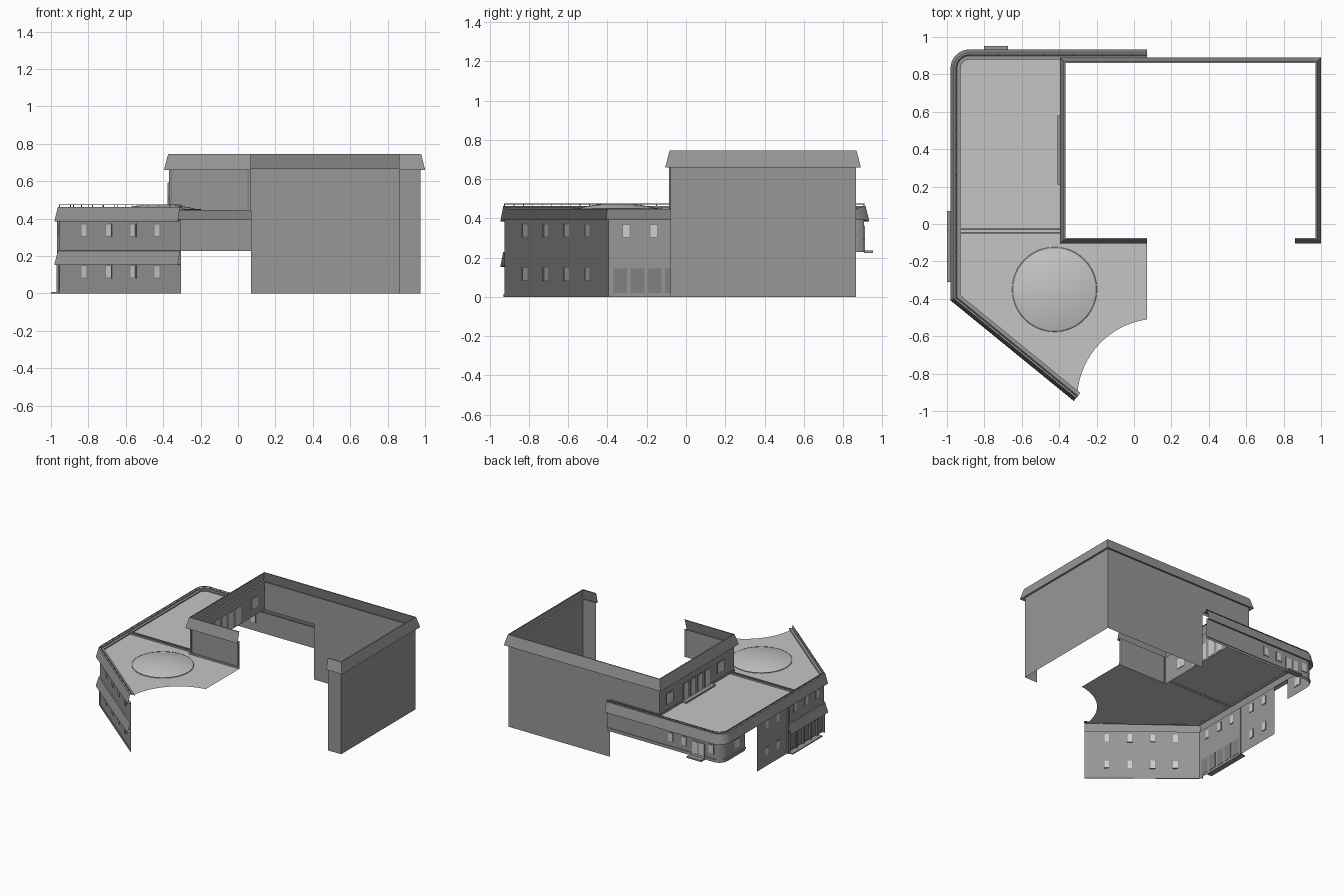
import bpy, bmesh, math
from mathutils import Vector

if "Cube" in bpy.data.objects:
    bpy.data.objects.remove(bpy.data.objects["Cube"])


def material(name, v):
    m = bpy.data.materials.new(name)
    m.diffuse_color = (v, v, v, 1)
    m.use_nodes = True
    m.node_tree.nodes["Principled BSDF"].inputs["Base Color"].default_value = m.diffuse_color
    return m


WALL = material("wall grey", 0.31)
ROOF = material("roof pale grey", 0.56)
GLASS = material("window pale grey", 0.62)
TRIM = material("trim dark grey", 0.22)


def finish(name, bm, mat):
    me = bpy.data.meshes.new(name)
    bm.to_mesh(me)
    bm.free()
    me.materials.append(mat)
    ob = bpy.data.objects.new(name, me)
    bpy.context.collection.objects.link(ob)
    return ob


def sweep(name, path, profile, mat=WALL):
    """Sheet following a plan path; profile is (outward offset, z), mitred at corners."""
    pts = [Vector(p) for p in path]
    norms = []
    for a, b in zip(pts, pts[1:]):
        d = (b - a).normalized()
        norms.append(Vector((-d.y, d.x)))
    bm = bmesh.new()
    rows = []
    for i, p in enumerate(pts):
        n0, n1 = norms[max(i - 1, 0)], norms[min(i, len(norms) - 1)]
        m = (n0 + n1) / (1 + n0.dot(n1))
        rows.append([bm.verts.new((p.x + m.x * o, p.y + m.y * o, z)) for o, z in profile])
    for r, s in zip(rows, rows[1:]):
        for k in range(len(profile) - 1):
            bm.faces.new((r[k], r[k + 1], s[k + 1], s[k]))
    return finish(name, bm, mat)


def box(name, c, size, mat=WALL, angle=0.0):
    bm = bmesh.new()
    bmesh.ops.create_cube(bm, size=1)
    bmesh.ops.scale(bm, vec=size, verts=bm.verts)
    ob = finish(name, bm, mat)
    ob.location = c
    ob.rotation_euler.z = angle
    return ob


def plate(name, p, angle, w, z0, z1, mat, t=0.009):
    return box(name, (p[0], p[1], (z0 + z1) / 2), (w, t, z1 - z0), mat, angle)


def window(name, p, angle, w, z0, z1):
    plate(name + "_frame", p, angle, w + 0.008, z0 - 0.004, z1 + 0.004, TRIM, 0.006)
    plate(name + "_glass", p, angle, w, z0, z1, GLASS)


SIDE = math.pi / 2

# Tall block: open shell, left half standing on the low roof
H0, HW, HT = 0.445, 0.668, 0.745
tall_left = [(0.07, -0.08), (-0.37, -0.08), (-0.37, 0.865), (0.07, 0.865)]
tall_right = [(0.07, 0.865), (0.975, 0.865), (0.975, -0.08), (0.86, -0.08)]
sweep("tall_upper_wall", tall_left, [(0, H0), (0, HW)])
sweep("tall_full_wall", tall_right, [(0, 0), (0, HW)])
sweep("tall_sloped_parapet", tall_left + tall_right[1:],
      [(0, HW), (0.025, 0.66), (0.025, 0.664), (0.004, HT), (-0.004, HT)])
sweep("tall_base_trim", tall_left, [(0.0, 0.462), (0.006, 0.462), (0.006, 0.448)])
for i, x in enumerate((-0.358, 0.055)):
    plate("tall_corner_trim_%d" % i, (x, -0.082), 0, 0.008, 0.45, 0.66, TRIM)

# Terrace doors and windows on the tall block's left wall
for i in range(4):
    window("terrace_door_%d" % i, (-0.372, 0.26 + i * 0.09), SIDE, 0.06, 0.455, 0.59)
for i, y in enumerate((0.09, 0.74)):
    window("tall_window_%d" % i, (-0.372, y), SIDE, 0.08, 0.51, 0.59)
box("terrace_step", (-0.39, 0.395, 0.454), (0.04, 0.37, 0.012))

# Low building plan, clockwise with rounded back left corner
END, CORNER, R = (-0.305, -0.925), (-0.955, -0.395), 0.075
arc = [(-0.88 + R * math.cos(a), 0.832 + R * math.sin(a))
       for a in [math.pi - i * math.pi / 16 for i in range(9)]]
back = [(0.07, 0.907)]
low_path = [END, CORNER] + arc + back

# Low building walls: two storeys at front and left, one storey at the back
sweep("diagonal_and_left_wall", [END, CORNER, (-0.955, 0.46)], [(0, 0), (0, 0.395)])
sweep("back_wall", [(-0.955, 0.61)] + arc + back, [(0, 0.228), (0, 0.395)])
sweep("back_belt_course", [(-0.955, 0.61)] + arc + back,
      [(0, 0.255), (0.005, 0.255), (0.005, 0.245), (0, 0.245)][::-1])
sweep("low_sloped_parapet", low_path,
      [(0, 0.395), (0.026, 0.385), (0.026, 0.389), (0.008, 0.463),
       (-0.006, 0.463), (-0.008, 0.456), (-0.028, 0.456), (-0.028, 0.446)])
sweep("middle_awning", [END, CORNER, (-0.955, 0.07)],
      [(0, 0.158), (0.027, 0.152), (0.027, 0.156), (0.008, 0.228), (0, 0.23)])
sweep("base_trim", [END, CORNER], [(0, 0.0), (0.005, 0.0), (0.005, 0.015), (0, 0.015)])

# Railing above the parapet
rail_path = [END, CORNER] + arc + back
sweep("railing_bar", rail_path, [(-0.004, 0.472), (0.0, 0.472), (0.0, 0.476), (-0.004, 0.476)], TRIM)
for a, b, n in ((END, CORNER, 11), (CORNER, arc[0], 15), (arc[-1], back[0], 12)):
    for i in range(n + 1):
        p = Vector(a).lerp(Vector(b), i / n)
        box("railing_post", (p.x, p.y, 0.469), (0.004, 0.004, 0.014), TRIM)

# Windows along the diagonal wall, both storeys
diag = Vector(END) - Vector(CORNER)
dang = math.atan2(diag.y, diag.x)
for i, x in enumerate((-0.82, -0.69, -0.56, -0.43)):
    p = Vector(CORNER) + diag * ((x - CORNER[0]) / diag.x)
    for z in (0.085, 0.307):
        window("diagonal_window_%d" % i, p, dang, 0.034, z, z + 0.062)

# Windows and shop front on the left wall
for i, y in enumerate((-0.305, -0.165, -0.025)):
    window("left_upper_window_%d" % i, (-0.955, y), SIDE, 0.034, 0.305, 0.367)
for i, y in enumerate((0.20, 0.34)):
    for z in (0.085, 0.305):
        window("left_plain_window_%d" % i, (-0.955, y), SIDE, 0.034, z, z + 0.062)
for i in range(5):
    plate("shop_pane_%d" % i, (-0.957, -0.335 + i * 0.088), SIDE, 0.07, 0.02, 0.145, TRIM)
for i in range(6):
    box("shop_post_%d" % i, (-0.965, -0.379 + i * 0.088, 0.077), (0.012, 0.01, 0.154))
box("left_divider_pier", (-0.96, 0.072, 0.195), (0.018, 0.016, 0.39), TRIM)
box("left_step", (-0.977, -0.12, 0.004), (0.046, 0.38, 0.008))

# Back entrance, step and windows
for i, x in enumerate((-0.775, -0.715)):
    window("back_door_%d" % i, (x, 0.907), 0, 0.05, 0.235, 0.35)
box("back_step", (-0.738, 0.93, 0.23), (0.13, 0.046, 0.012))
for i, x in enumerate((-0.86, -0.62, -0.5)):
    window("back_window_%d" % i, (x, 0.907), 0, 0.04, 0.295, 0.36)
window("left_rear_window", (-0.955, 0.72), SIDE, 0.06, 0.295, 0.36)

# Flat roof with a concave bite at the front right
bite = [(0.13 + 0.434 * math.cos(a), -0.94 + 0.434 * math.sin(a))
        for a in [math.radians(98 + i * (174.5 - 98) / 16) for i in range(17)]]
outline = ([(0.07, -0.08), (-0.37, -0.08), (-0.37, 0.865), (-0.37, 0.9)]
           + arc[::-1] + [CORNER] + bite[::-1])
bm = bmesh.new()
f = bm.faces.new([bm.verts.new((x, y, 0.447)) for x, y in outline])
f.normal_update()
if f.normal.z < 0:
    f.normal_flip()
bmesh.ops.triangulate(bm, faces=[f])
finish("flat_roof", bm, ROOF)
for i, y in enumerate((-0.028, -0.047)):
    box("roof_divider_%d" % i, (-0.66, y, 0.453), (0.56, 0.007, 0.014))

# Shallow dome and its ring
def revolve(name, prof, mat, n=48):
    bm = bmesh.new()
    rings = [[bm.verts.new((r * math.cos(2 * math.pi * i / n), r * math.sin(2 * math.pi * i / n), z))
              for i in range(n)] for r, z in prof]
    for a, b in zip(rings, rings[1:]):
        for i in range(n):
            j = (i + 1) % n
            bm.faces.new((a[i], a[j], b[j], b[i]))
    bmesh.ops.remove_doubles(bm, verts=bm.verts, dist=1e-5)
    ob = finish(name, bm, mat)
    ob.location = (-0.425, -0.35, 0)
    for p in ob.data.polygons:
        p.use_smooth = True
    return ob


revolve("dome", [(0.22 * math.cos(t), 0.447 + 0.03 * (1 - math.cos(t) ** 2))
                 for t in [i * math.pi / 16 for i in range(9)]], ROOF)
revolve("dome_ring", [(0.227, 0.447), (0.227, 0.451), (0.22, 0.451)], TRIM)
